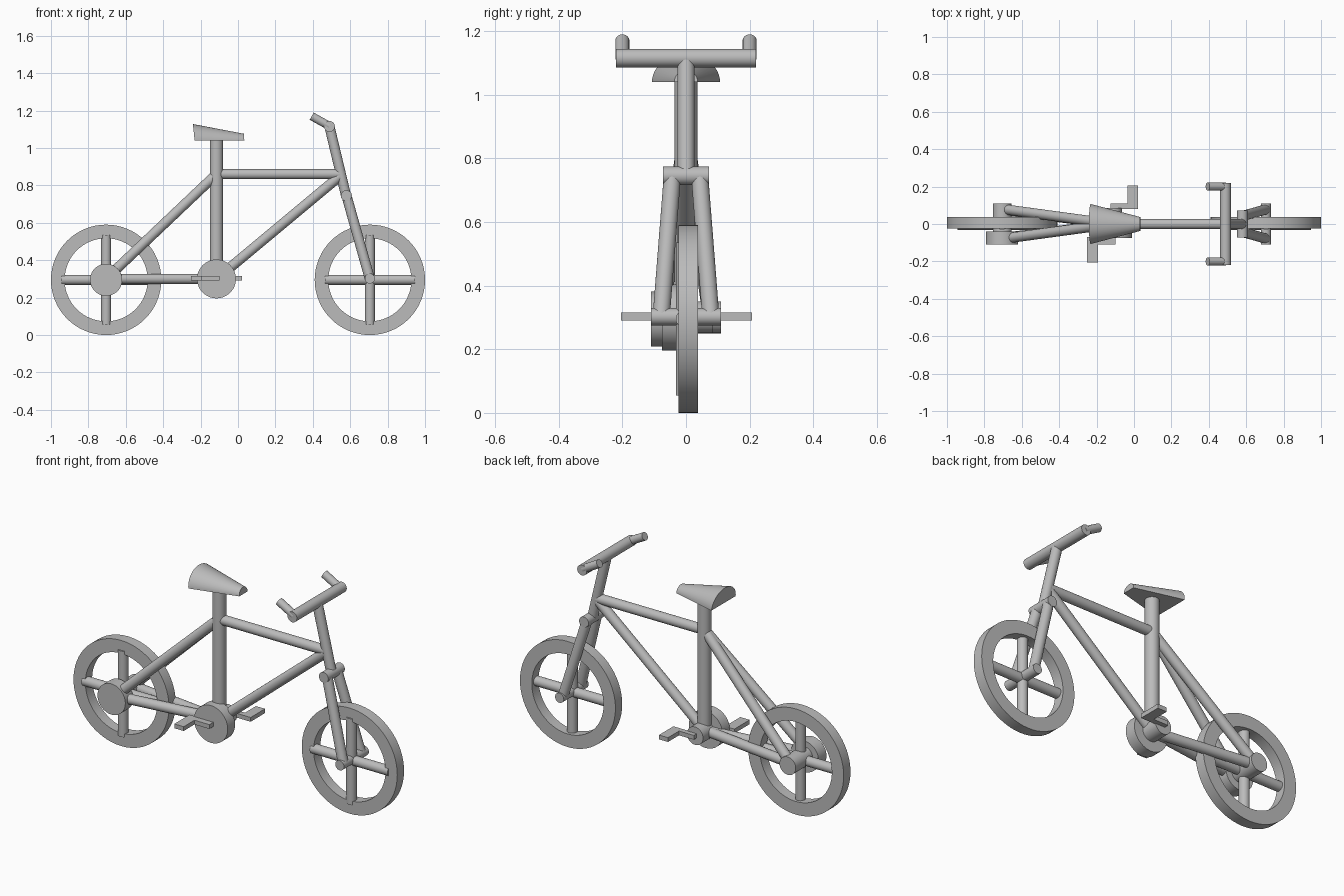
import bpy, bmesh, math
from mathutils import Vector, Matrix

cube = bpy.data.objects.get("Cube")
if cube:
    bpy.data.objects.remove(cube, do_unlink=True)

grey = bpy.data.materials.new("plain grey")
grey.use_nodes = True
colour = (0.5, 0.5, 0.5, 1)
grey.diffuse_color = colour
grey.node_tree.nodes["Principled BSDF"].inputs["Base Color"].default_value = colour
parts = []


def finish(name, bm):
    bmesh.ops.recalc_face_normals(bm, faces=bm.faces)
    mesh = bpy.data.meshes.new(name)
    bm.to_mesh(mesh)
    bm.free()
    mesh.materials.append(grey)
    obj = bpy.data.objects.new(name, mesh)
    bpy.context.collection.objects.link(obj)
    parts.append(obj)
    return obj


def tube(name, start, end, radius, sides=32):
    """Capped cylinder between two points."""
    a, b = Vector(start), Vector(end)
    turn = (b - a).to_track_quat('Z', 'Y').to_matrix().to_4x4()
    bm = bmesh.new()
    bmesh.ops.create_cone(bm, cap_ends=True, segments=sides, radius1=radius,
                          radius2=radius, depth=(b - a).length,
                          matrix=Matrix.Translation((a + b) / 2) @ turn)
    return finish(name, bm)


def box(name, low, high):
    a, b = Vector(low), Vector(high)
    bm = bmesh.new()
    bmesh.ops.create_cube(bm, size=1, matrix=Matrix.Translation((a + b) / 2)
                          @ Matrix.Diagonal((*(b - a), 1)))
    return finish(name, bm)


def rim(name, centre, outer, inner, y0, y1):
    """Rectangular section spun about the axle."""
    bm = bmesh.new()
    x, z = centre
    section = [bm.verts.new((x, y, z + r)) for r, y in
               ((outer, y0), (outer, y1), (inner, y1), (inner, y0))]
    edges = [bm.edges.new((section[i], section[i - 1])) for i in range(4)]
    bmesh.ops.spin(bm, geom=section + edges, cent=(x, 0, z), axis=(0, 1, 0),
                   angle=math.tau, steps=64)
    bmesh.ops.remove_doubles(bm, verts=bm.verts, dist=0.0005)
    return finish(name, bm)


AXLE_Z, WHEEL_X, R = 0.295, 0.705, 0.027
CRANK = Vector((-0.115, 0, 0.3))
SEAT_JOINT = Vector((-0.115, 0, 0.86))
HEAD_JOINT = Vector((0.545, 0, 0.86))

# Wheels with crossed spokes
for end, x in (("rear", -WHEEL_X), ("front", WHEEL_X)):
    rim(end + "_wheel_rim", (x, AXLE_Z), 0.295, 0.222, -0.023, 0.037)
    reach = 0.24
    tube(end + "_spoke_upright", (x, -0.005, AXLE_Z - reach), (x, -0.005, AXLE_Z + reach), R)
    tube(end + "_spoke_level", (x - reach, -0.005, AXLE_Z), (x + reach, -0.005, AXLE_Z), R)

# Hubs and sprocket
tube("front_axle", (WHEEL_X, -0.11, 0.302), (WHEEL_X, 0.11, 0.302), R)
tube("rear_hub", (-WHEEL_X, -0.045, 0.3), (-WHEEL_X, 0.11, 0.3), 0.05)
tube("rear_sprocket", (-WHEEL_X, -0.11, AXLE_Z), (-WHEEL_X, -0.04, AXLE_Z), 0.086, 48)

# Main frame
tube("seat_tube", CRANK, (-0.115, 0, 1.05), 0.036)
tube("top_tube", SEAT_JOINT, HEAD_JOINT, R)
tube("down_tube", CRANK, (0.545, 0, 0.85), R)
tube("steering_tube", (0.489, 0, 1.115), (0.58, 0, 0.735), R)

# Fork and rear stays, one per side
tube("fork_crown", (0.58, -0.073, 0.745), (0.58, 0.073, 0.745), 0.029)
for side, s in (("near", -1), ("far", 1)):
    tube(side + "_fork_leg", (0.58, s * 0.043, 0.745), (WHEEL_X, s * 0.078, 0.3), R)
    tube(side + "_seat_stay", SEAT_JOINT, (-0.69, s * 0.078, 0.315), R)
    tube(side + "_chain_stay", CRANK, (-WHEEL_X, s * 0.075, 0.3), R)

# Handlebar and grips
tube("handlebar", (0.489, -0.22, 1.115), (0.489, 0.22, 1.115), 0.029)
for side, s in (("near", -1), ("far", 1)):
    tube(side + "_grip", (0.489, s * 0.2, 1.117), (0.394, s * 0.2, 1.17), 0.022)

# Crankset and pedals
tube("chainring", (-0.115, -0.075, 0.3), (-0.115, -0.01, 0.3), 0.104, 48)
tube("crank_shell", (-0.115, -0.02, 0.3), (-0.115, 0.085, 0.3), 0.05)
z0, z1 = 0.291, 0.315
box("near_crank_arm", (-0.25, -0.11, z0), (-0.1, -0.07, z1))
box("near_pedal", (-0.25, -0.205, z0), (-0.192, -0.1, z1))
box("far_crank_arm", (-0.125, 0.08, z0), (0.022, 0.11, z1))
box("far_pedal", (-0.034, 0.1, z0), (0.022, 0.207, z1))

# Saddle: half-round section tapering to the nose
bm = bmesh.new()
rings = []
for base_x, top_x, width, height in ((-0.232, -0.241, 0.107, 0.089),
                                     (0.034, 0.031, 0.037, 0.037)):
    ring = []
    for i in range(25):
        t = math.pi * i / 24
        ring.append(bm.verts.new((base_x + (top_x - base_x) * math.sin(t),
                                  width * math.cos(t), 1.039 + height * math.sin(t))))
    rings.append(ring)
    bm.faces.new(ring)
for i in range(25):
    bm.faces.new((rings[0][i], rings[0][i - 1], rings[1][i - 1], rings[1][i]))
finish("saddle", bm)

# Smooth shading with crisp edges
bpy.ops.object.select_all(action='DESELECT')
for obj in parts:
    obj.select_set(True)
bpy.context.view_layer.objects.active = parts[0]
bpy.ops.object.shade_smooth_by_angle(angle=math.radians(30))
